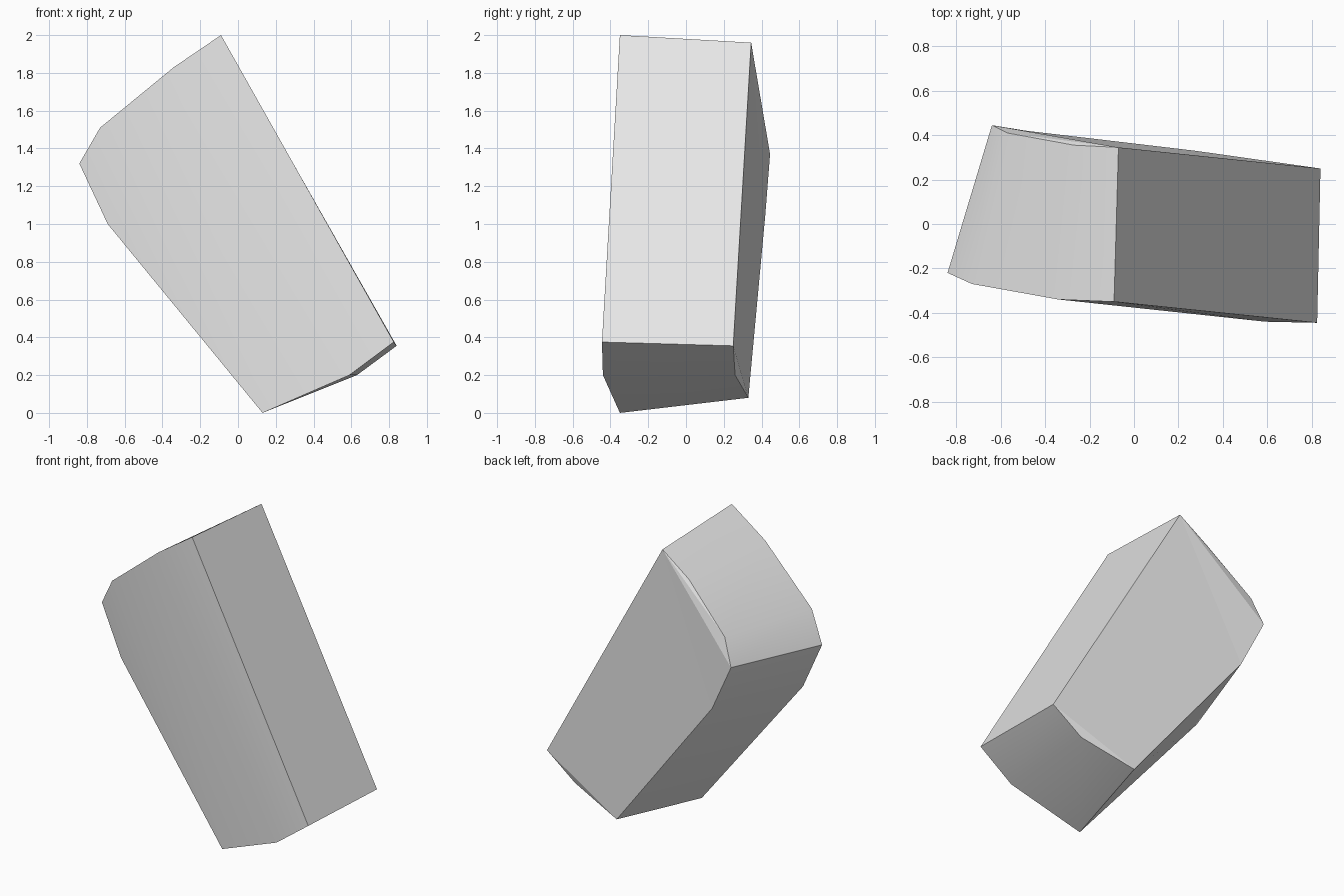
import bpy
import bmesh
import math

cube = bpy.data.objects.get("Cube")
if cube:
    bpy.data.objects.remove(cube, do_unlink=True)

# Plain grey finish
grey = bpy.data.materials.new("light_grey")
grey.use_nodes = True
colour = (0.8, 0.8, 0.8, 1)
grey.diffuse_color = colour
grey.node_tree.nodes["Principled BSDF"].inputs["Base Color"].default_value = colour

# Matching front and back outlines of the tilted block, from the top corner
front_outline = [(-0.09, -0.35, 2.0), (-0.34, -0.34, 1.83), (-0.73, -0.27, 1.51),
                 (-0.84, -0.22, 1.32), (-0.69, -0.235, 1.0), (0.13, -0.35, 0),
                 (0.59, -0.44, 0.2), (0.825, -0.445, 0.375)]
back_outline = [(-0.07, 0.345, 1.96), (-0.27, 0.355, 1.82), (-0.57, 0.41, 1.54),
                (-0.64, 0.445, 1.37), (-0.485, 0.42, 1.05), (0.275, 0.33, 0.08),
                (0.63, 0.26, 0.2), (0.84, 0.25, 0.355)]

bm = bmesh.new()
front = [bm.verts.new(p) for p in front_outline]
back = [bm.verts.new(p) for p in back_outline]
count = len(front)

# Side walls
for i in range(count):
    j = (i + 1) % count
    bm.faces.new((front[i], front[j], back[j], back[i]))

# Gently bowed front, in lengthwise strips
for strip in ((0, 1, 6, 7), (1, 2, 5, 6), (2, 3, 4, 5)):
    bm.faces.new([front[i] for i in strip])

# Flat back panel with a narrow bevel at each end
back_faces = [bm.faces.new([back[i] for i in patch])
              for patch in ((0, 1, 2), (0, 2, 3), (0, 3, 4), (0, 4, 5), (0, 5, 7), (5, 6, 7))]
bm.faces.index_update()
flat = [f.index for f in back_faces]
bmesh.ops.recalc_face_normals(bm, faces=bm.faces)

mesh = bpy.data.meshes.new("tilted_block")
bm.to_mesh(mesh)
bm.free()
mesh.materials.append(grey)
block = bpy.data.objects.new("tilted_block", mesh)
bpy.context.collection.objects.link(block)

# Smooth the curved sides, keep the corners and the back crisp
bpy.ops.object.select_all(action='DESELECT')
block.select_set(True)
bpy.context.view_layer.objects.active = block
bpy.ops.object.shade_smooth_by_angle(angle=math.radians(30))
for i in flat:
    block.data.polygons[i].use_smooth = False
